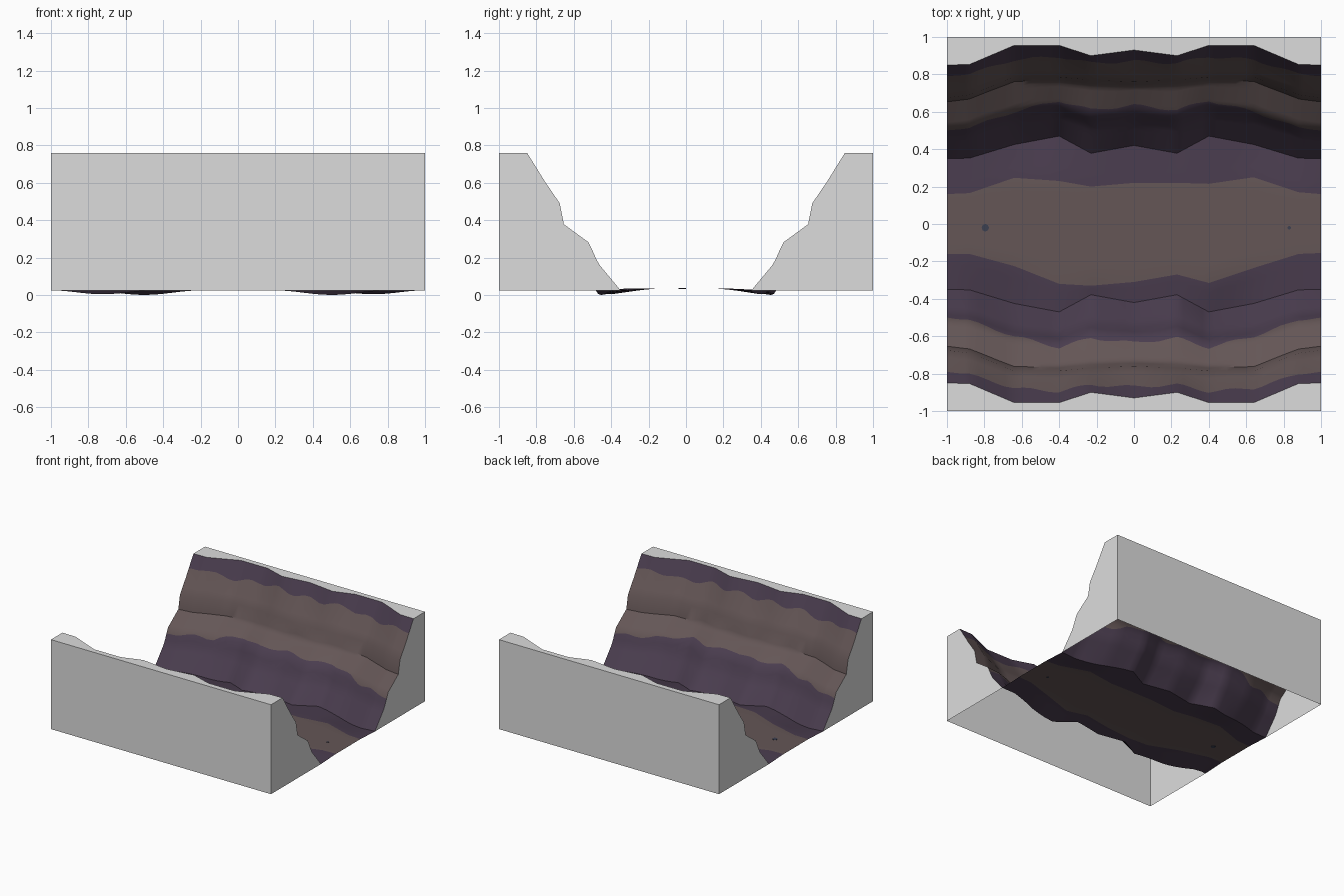
import bpy, bmesh, math
from mathutils import Vector

if "Cube" in bpy.data.objects:
    bpy.data.objects.remove(bpy.data.objects["Cube"])


def mat(name, rgb):
    m = bpy.data.materials.new(name)
    m.diffuse_color = (*rgb, 1)
    m.use_nodes = True
    m.node_tree.nodes["Principled BSDF"].inputs["Base Color"].default_value = m.diffuse_color
    return m


GREY = mat("pale grey", (0.72, 0.72, 0.72))
PURPLE = mat("dusky purple", (0.068, 0.046, 0.077))
BROWN = mat("dusty brown", (0.128, 0.093, 0.093))
SLATE = mat("dark slate", (0.045, 0.05, 0.08))


def lerp(x, xs, ys):
    for a, b, p, q in zip(xs, xs[1:], ys, ys[1:]):
        if x <= b:
            return p + (q - p) * max(0, (x - a) / (b - a))
    return ys[-1]


# plan outlines: distance from the valley axis at each knot along x
KNOTS = [-1, -.88, -.64, -.4, -.23, 0, .23, .4, .64, .88, 1]
HALF = [0, .23, .4, .64, .88, 1]
RIM = [.93, .9, .955, .955, .853, .85]
UPPER = [.87, .86, .895, .878, .803, .79]
LEDGE = [.76, .77, .785, .785, .69, .675]
LOWER = [.635, .61, .66, .60, .515, .50]
FOOT = [.42, .378, .47, .425, .352, .35]
BED_BACK = [.16, .165, .247, .23, .2, .22, .22, .215, .25, .17, .16]
BED_FRONT = [.16, .16, .225, .32, .33, .31, .27, .315, .235, .16, .155]


def section(x, side):
    """One half of the valley profile, foot to rim, as (y, z, band)."""
    h = abs(x)
    foot, ledge, rim = (lerp(h, HALF, c) for c in (FOOT, LEDGE, RIM))
    fade = 1 - h ** 6
    wob = fade * .008 * math.sin(23 * x + side)
    low = (lerp(h, HALF, LOWER) + wob - foot) / (ledge - foot)
    up = (lerp(h, HALF, UPPER) + wob - ledge) / (rim - ledge)
    bed = lerp(x, KNOTS, BED_BACK if side > 0 else BED_FRONT)
    zf = .025 - .025 * fade * max(0, math.sin(5.0 * (x * side) + 4.1)) ** 2
    zc = .034
    pts = [(bed * k / 3, zc, 1) for k in range(1, 4)]
    pts += [(bed + (foot - bed) * k / 3, zc + (zf - zc) * k / 3, 0) for k in range(1, 4)]
    ts = [(low * k / 8, 0) for k in range(1, 9)]
    ts += [(low + (1 - low) * k / 8, 1) for k in range(1, 9)]
    for t, band in ts:
        z = lerp(t, [0, .37, .52, .94, 1], [zf, .17, .28, .38, .49])
        pts.append((foot + (ledge - foot) * t, z, band))
    us = [(up * k / 3, 1) for k in range(1, 4)]
    us += [(up + (1 - up) * k / 2, 0) for k in range(1, 3)]
    for u, band in us:
        pts.append((ledge + (rim - ledge) * u, lerp(u, [0, .43, 1], [.49, .6, .76]), band))
    return [(side * y, z, b) for y, z, b in pts]


XS = sorted({round(a + (b - a) * k / 5, 4) for a, b in zip(KNOTS, KNOTS[1:]) for k in range(6)})


def finish(bm, name, mats):
    me = bpy.data.meshes.new(name)
    bm.to_mesh(me)
    bm.free()
    ob = bpy.data.objects.new(name, me)
    bpy.context.collection.objects.link(ob)
    for m in mats:
        me.materials.append(m)
    return ob


# valley surface: floor and both walls, striped along the profile
bm = bmesh.new()
grid = []
for x in XS:
    front, back = section(x, -1), section(x, 1)
    row = front[::-1] + [(0, .034, 1)] + back
    grid.append([bm.verts.new((x, y, z)) for y, z, b in row])
n = len(front)
bands = [p[2] for p in front[::-1]] + [p[2] for p in back]
for a, b in zip(grid, grid[1:]):
    for j in range(2 * n):
        f = bm.faces.new((a[j], b[j], b[j + 1], a[j + 1]))
        f.material_index = bands[j]
valley = finish(bm, "valley_surface", [PURPLE, BROWN])
bpy.context.view_layer.objects.active = valley
valley.select_set(True)
bpy.ops.object.shade_smooth_by_angle(angle=math.radians(35))


# grey cliff shells: top, outer panel and end caps, open underneath
def shell(name, side):
    bm = bmesh.new()

    def face(pts, out):
        f = bm.faces.new([bm.verts.new(p) for p in pts])
        f.normal_update()
        if f.normal.dot(Vector(out)) < 0:
            f.normal_flip()

    rim = [(x, side * lerp(abs(x), HALF, RIM), .76) for x in KNOTS]
    for p, q in zip(rim, rim[1:]):
        face([p, q, (q[0], side, .76), (p[0], side, .76)], (0, 0, 1))
    face([(-1, side, .025), (1, side, .025), (1, side, .76), (-1, side, .76)], (0, side, 0))
    for e in (-1, 1):
        prof = [(e, y, z) for y, z, b in section(e, side)[5:]]
        face(prof + [(e, side, .76), (e, side, .025)], (e, 0, 0))
    bmesh.ops.remove_doubles(bm, verts=bm.verts, dist=1e-5)
    finish(bm, name, [GREY])


shell("front_cliff_shell", -1)
shell("back_cliff_shell", 1)

# small dark pebbles set flush in the floor
for i, (x, r) in enumerate(((-.795, .02), (.83, .01))):
    bm = bmesh.new()
    bmesh.ops.create_cone(bm, cap_ends=True, segments=8, radius1=r, radius2=r, depth=.004)
    bmesh.ops.translate(bm, verts=bm.verts, vec=(x, -.02, .034))
    finish(bm, f"floor_pebble_{i + 1}", [SLATE])
